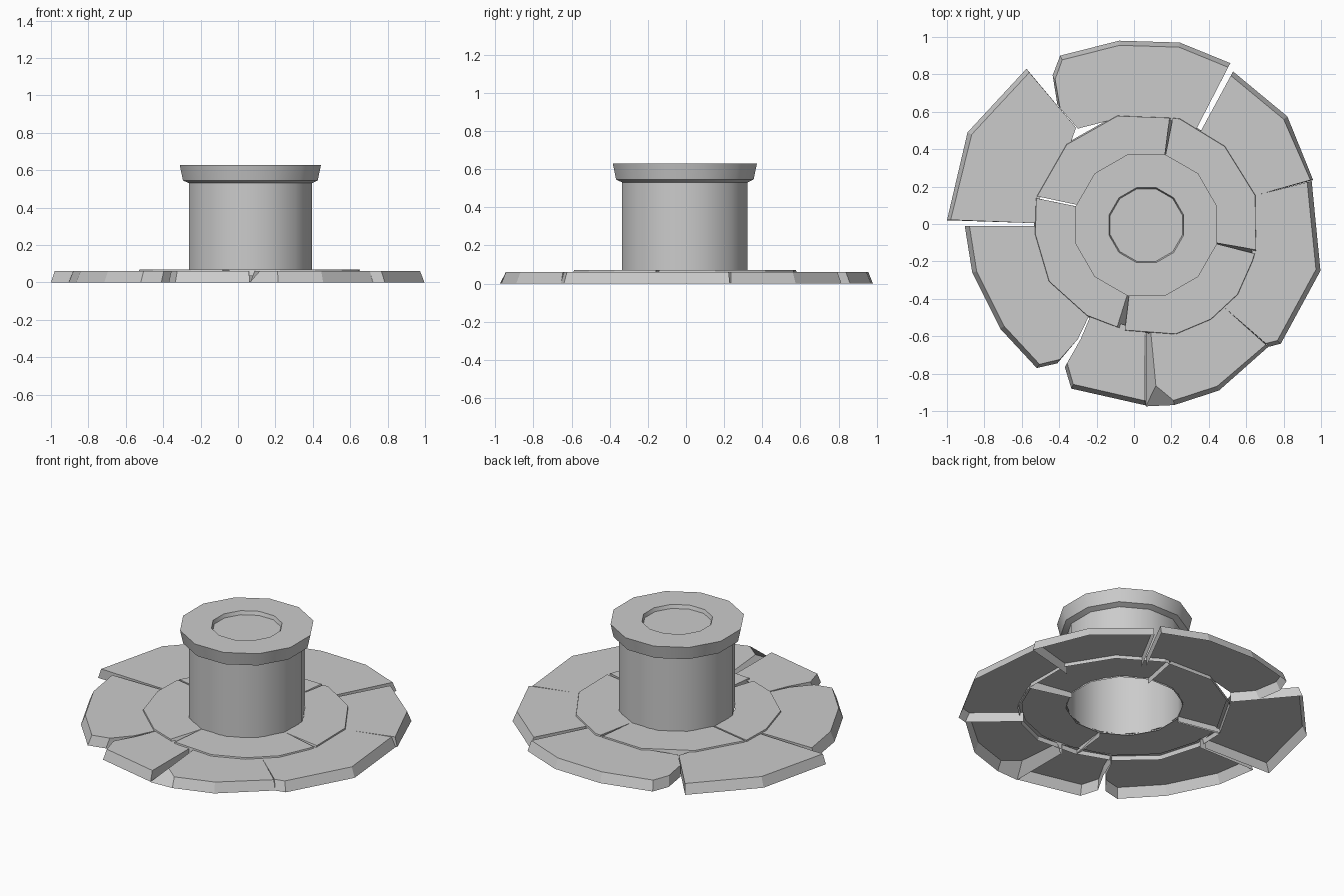
import bpy, bmesh, math

if "Cube" in bpy.data.objects:
    bpy.data.objects.remove(bpy.data.objects["Cube"])

CX, CY = 0.066, -0.006          # axis of the column

stone = bpy.data.materials.new("grey_stone")
stone.diffuse_color = (0.6, 0.6, 0.6, 1)
stone.use_nodes = True
stone.node_tree.nodes["Principled BSDF"].inputs["Base Color"].default_value = stone.diffuse_color


def finish(name, bm):
    me = bpy.data.meshes.new(name)
    bm.to_mesh(me)
    bm.free()
    me.materials.append(stone)
    ob = bpy.data.objects.new(name, me)
    bpy.context.collection.objects.link(ob)
    return ob


def radius(p):
    return math.hypot(p[0] - CX, p[1] - CY)


def pushed(p, d):
    """Point moved away from the column axis by d."""
    k = (radius(p) + d) / radius(p)
    return (CX + (p[0] - CX) * k, CY + (p[1] - CY) * k)


def slab(name, outline, base, top, limit, taper, hidden, chips):
    """Hollow paving stone, open underneath. Walls whose two ends lie within
    the hidden radius are left out. chips moves single corners of the top."""
    bm = bmesh.new()
    low, high = [], []
    for i, p in enumerate(outline):
        t = chips.get(i) or (pushed(p, -taper) if radius(p) > limit else p)
        low.append(bm.verts.new((*p, base)))
        high.append(bm.verts.new((*t, top)))
    bm.faces.new(high)
    n = len(outline)
    for i in range(n):
        j = (i + 1) % n
        if max(radius(outline[i]), radius(outline[j])) > hidden:
            bm.faces.new((low[i], low[j], high[j], high[i]))
    bmesh.ops.delete(bm, geom=[v for v in bm.verts if not v.link_faces], context='VERTS')
    return finish(name, bm)


def inner_slab(name, outer, a0, a1, chips={}):
    """Inner ring stone: outer corners counter-clockwise, then an arc back under the column."""
    arc = []
    for t in range(5):
        a = math.radians(a1 + (a0 - a1) * t / 4)
        arc.append((CX + 0.335 * math.cos(a), CY + 0.335 * math.sin(a)))
    return slab(name, outer + arc, 0.035, 0.07, 0.45, 0.008, 0.45, chips)


def outer_slab(name, outline, chips={}):
    # corners next to the inner ring tuck in under it
    outline = [pushed(p, -0.025) if radius(p) < 0.625 else p for p in outline]
    return slab(name, outline, 0.0, 0.061, 0.72, 0.025, 0.66, chips)


# Inner ring of four stones
inner_slab("inner_paving_back_right",
           [(0.655, -0.165), (0.655, 0.155), (0.49, 0.42), (0.245, 0.57), (0.209, 0.572)],
           -15, 74, {0: (0.652, -0.138)})
inner_slab("inner_paving_back_left",
           [(0.213, 0.57), (-0.09, 0.585), (-0.365, 0.43), (-0.525, 0.15)],
           74, 163, {0: (0.19, 0.567)})
inner_slab("inner_paving_front_left",
           [(-0.53, 0.14), (-0.535, -0.055), (-0.46, -0.31), (-0.255, -0.495), (-0.045, -0.572)],
           164.5, 255, {4: (-0.09, -0.55)})
inner_slab("inner_paving_front_right",
           [(-0.05, -0.575), (0.225, -0.595), (0.415, -0.515), (0.56, -0.38), (0.64, -0.2),
            (0.652, -0.16)], 255, 345)

# Outer ring of seven uneven stones
outer_slab("outer_paving_back",
           [(0.345, 0.53), (0.515, 0.86), (0.245, 0.97), (-0.08, 0.98), (-0.395, 0.9),
            (-0.435, 0.795), (-0.41, 0.64), (-0.30, 0.51), (-0.09, 0.59), (0.23, 0.575)])
outer_slab("outer_paving_back_right",
           [(0.66, 0.155), (0.958, 0.235), (0.82, 0.575), (0.53, 0.815), (0.365, 0.51),
            (0.495, 0.425)], {1: (0.943, 0.235)})
outer_slab("outer_paving_right",
           [(0.487, -0.453), (0.722, -0.656), (0.785, -0.64), (0.997, -0.25), (0.95, 0.23),
            (0.655, 0.155), (0.655, -0.16), (0.565, -0.37)])
outer_slab("outer_paving_front_right",
           [(0.065, -0.605), (0.063, -0.975), (0.215, -0.968), (0.455, -0.89), (0.72, -0.655),
            (0.487, -0.453), (0.415, -0.515), (0.225, -0.59)],
           {0: (0.09, -0.58), 1: (0.117, -0.865), 4: (0.705, -0.645)})
outer_slab("outer_paving_front",
           [(0.06, -0.6), (-0.07, -0.56), (-0.245, -0.51), (-0.285, -0.615), (-0.37, -0.765),
            (-0.335, -0.88), (0.063, -0.97)], {6: (0.058, -0.945)})
outer_slab("outer_paving_front_left",
           [(-0.53, -0.01), (-0.905, -0.01), (-0.865, -0.26), (-0.715, -0.56), (-0.52, -0.77),
            (-0.41, -0.745), (-0.3, -0.615), (-0.25, -0.505), (-0.46, -0.305), (-0.535, -0.055)],
           {1: (-0.88, -0.01)})
outer_slab("outer_paving_back_left",
           [(-0.525, 0.15), (-0.365, 0.425), (-0.31, 0.515), (-0.575, 0.83), (-0.89, 0.49),
            (-1.0, 0.02), (-0.555, 0.005)], {5: (-0.98, 0.022)})

# Twelve-sided hollow column with a flared cap and a shallow round recess
profile = [(0.34, 0.062), (0.34, 0.53), (0.373, 0.545), (0.391, 0.628),
           (0.207, 0.628), (0.2, 0.605)]
bm = bmesh.new()
rings = []
for r, z in profile:
    rings.append([bm.verts.new((CX + r * math.cos(math.radians(15 + 30 * i)),
                                CY + r * math.sin(math.radians(15 + 30 * i)), z))
                  for i in range(12)])
for a, b in zip(rings, rings[1:]):
    for i in range(12):
        j = (i + 1) % 12
        bm.faces.new((a[i], a[j], b[j], b[i]))
bm.faces.new(rings[-1])
column = finish("column", bm)
bpy.context.view_layer.objects.active = column
column.select_set(True)
bpy.ops.object.shade_smooth_by_angle(angle=math.radians(35))
